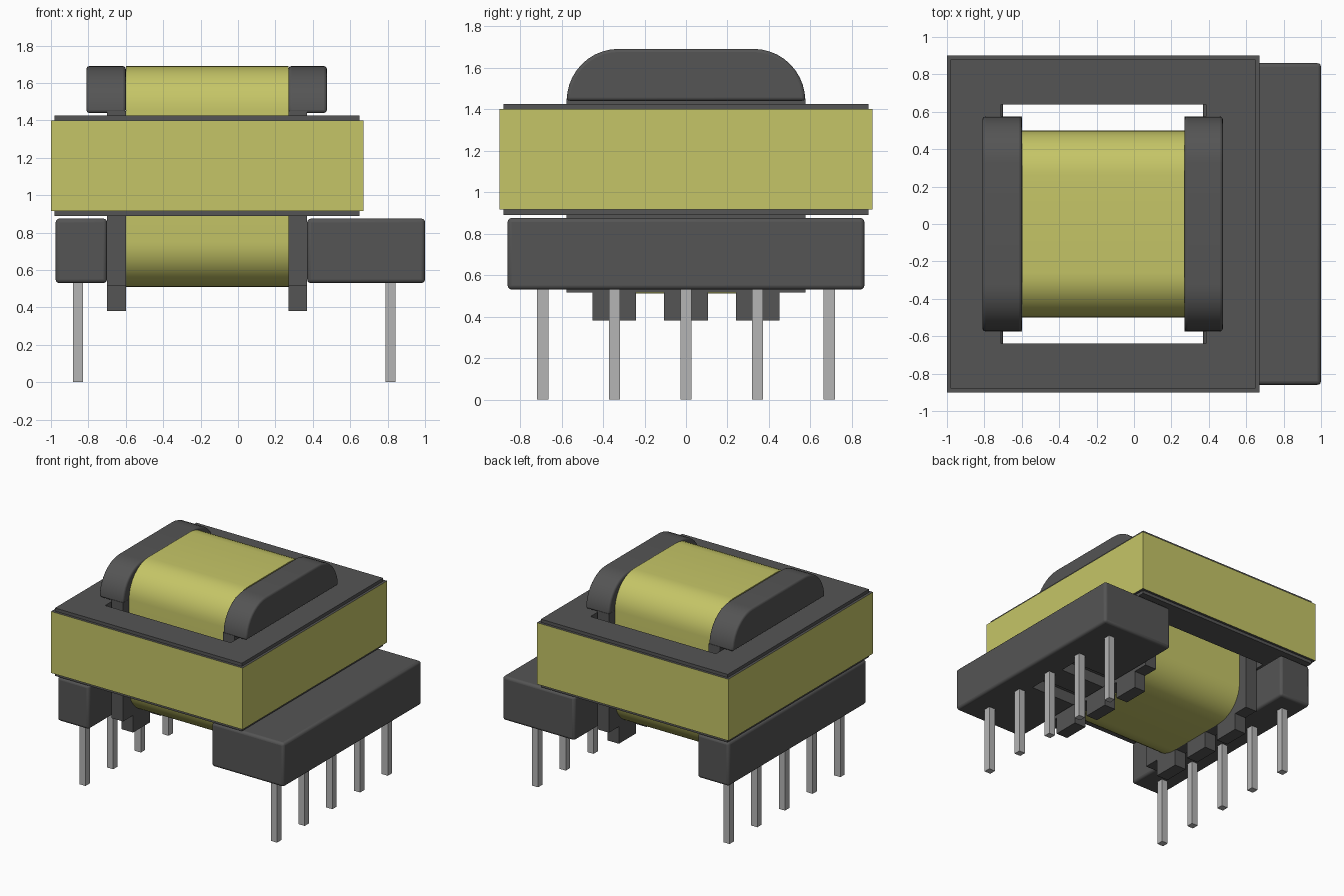
import bpy, bmesh, math

cube = bpy.data.objects.get("Cube")
if cube:
    bpy.data.objects.remove(cube, do_unlink=True)


def material(name, rgb):
    m = bpy.data.materials.new(name)
    m.use_nodes = True
    m.diffuse_color = (*rgb, 1)
    m.node_tree.nodes["Principled BSDF"].inputs["Base Color"].default_value = (*rgb, 1)
    return m


DARK = material("dark grey", (0.09, 0.09, 0.09))
YELLOW = material("tape yellow", (0.56, 0.56, 0.135))
METAL = material("tinned metal", (0.46, 0.46, 0.46))


def finish(name, bm, *mats):
    bmesh.ops.recalc_face_normals(bm, faces=bm.faces)
    me = bpy.data.meshes.new(name)
    bm.to_mesh(me)
    bm.free()
    for m in mats:
        me.materials.append(m)
    ob = bpy.data.objects.new(name, me)
    bpy.context.collection.objects.link(ob)
    return ob


def box(name, x, y, z, mat):
    bm = bmesh.new()
    bmesh.ops.create_cube(bm, size=1)
    for v in bm.verts:
        v.co = [(a + b) / 2 + c * (b - a) for (a, b), c in zip((x, y, z), v.co)]
    return finish(name, bm, mat)


def prism_x(name, profile, x0, x1, mat):
    """Extrude a (y, z) profile along x."""
    bm = bmesh.new()
    face = bm.faces.new([bm.verts.new((x0, y, z)) for y, z in profile])
    out = bmesh.ops.extrude_face_region(bm, geom=[face])["geom"]
    for v in out:
        if isinstance(v, bmesh.types.BMVert):
            v.co.x = x1
    return finish(name, bm, mat)


def ring(name, outer, inner, z0, z1, *mats):
    """Rectangular frame; outer and inner are (x0, x1, half depth)."""
    bm = bmesh.new()

    def loop(r, z):
        a, b, h = r
        return [bm.verts.new(p) for p in ((a, -h, z), (b, -h, z), (b, h, z), (a, h, z))]

    loops = [loop(outer, z0), loop(outer, z1), loop(inner, z1), loop(inner, z0)]
    for k in range(4):
        p, q = loops[k], loops[(k + 1) % 4]
        for i in range(4):
            j = (i + 1) % 4
            f = bm.faces.new((p[i], p[j], q[j], q[i]))
            # horizontal edges of the frame take the last material
            f.material_index = len(mats) - 1 if k % 2 else 0
    return finish(name, bm, *mats)


def arc(cy, cz, r, start, steps=10):
    return [(cy + r * math.cos(math.radians(start + 90 * i / steps)),
             cz + r * math.sin(math.radians(start + 90 * i / steps))) for i in range(steps + 1)]


def bevel(ob, width, segments=3):
    m = ob.modifiers.new("rounded edges", 'BEVEL')
    m.width, m.segments = width, segments
    m.limit_method, m.angle_limit = 'ANGLE', math.radians(40)


def smooth(ob):
    bpy.ops.object.select_all(action='DESELECT')
    ob.select_set(True)
    bpy.context.view_layer.objects.active = ob
    bpy.ops.object.shade_smooth_by_angle(angle=math.radians(35))


# Ferrite core with its centre leg, and the tape around it
ring("core_frame", (-0.98, 0.65, 0.88), (-0.71, 0.385, 0.64), 0.89, 1.425, DARK)
box("core_centre_leg", (-0.75, 0.42), (-0.235, 0.235), (0.895, 1.42), DARK)
ring("core_tape", (-1.0, 0.67, 0.9), (-0.978, 0.648, 0.878), 0.915, 1.40, YELLOW, DARK)

# Wound coil
r = 0.24
coil = (arc(0.5 - r, 1.69 - r, r, 0) + arc(-0.5 + r, 1.69 - r, r, 90)
        + arc(-0.5 + r, 0.51 + r, r, 180) + arc(0.5 - r, 0.51 + r, r, 270))
smooth(prism_x("coil_winding", coil, -0.6, 0.27, YELLOW))

# Bobbin ends: cheek, flange plate, terminal block, feet and pins
r = 0.25
cheek = arc(0.575 - r, 1.69 - r, r, 0) + arc(-0.575 + r, 1.69 - r, r, 90)
ends = {
    "right": dict(cheek=(-0.81, -0.6), plate=(-0.7, -0.6), block=(-0.975, -0.7),
                  slot=(-0.82, -0.69), pin=-0.855),
    "left": dict(cheek=(0.27, 0.475), plate=(0.27, 0.37), block=(0.37, 1.0),
                 slot=(0.36, 0.78), pin=0.815),
}
for side, e in ends.items():
    ob = prism_x(side + "_cheek", cheek, *e["cheek"], DARK)
    bevel(ob, 0.015)
    smooth(ob)
    box(side + "_flange", e["plate"], (-0.575, 0.575), (0.515, 1.45), DARK)

    block = box(side + "_terminal_block", e["block"], (-0.86, 0.86), (0.53, 0.875), DARK)
    bevel(block, 0.02)
    # Wire slots under the block
    for i, y in enumerate((-0.17, 0.17)):
        cutter = box(f"{side}_slot_cutter_{i + 1}", e["slot"], (y - 0.07, y + 0.07), (0.4, 0.62), DARK)
        cutter.hide_render = True
        cutter.hide_set(True)
        cutter.display_type = 'WIRE'
        m = block.modifiers.new("wire slot", 'BOOLEAN')
        m.operation, m.object, m.solver = 'DIFFERENCE', cutter, 'EXACT'
    smooth(block)

    for i, y in enumerate((-0.345, 0, 0.345)):
        box(f"{side}_foot_{i + 1}", e["plate"], (y - 0.105, y + 0.105), (0.38, 0.56), DARK)
    for i in range(5):
        x, y, h = e["pin"], (i - 2) * 0.345, 0.027
        box(f"{side}_pin_{i + 1}", (x - h, x + h), (y - h, y + h), (0, 0.55), METAL)
